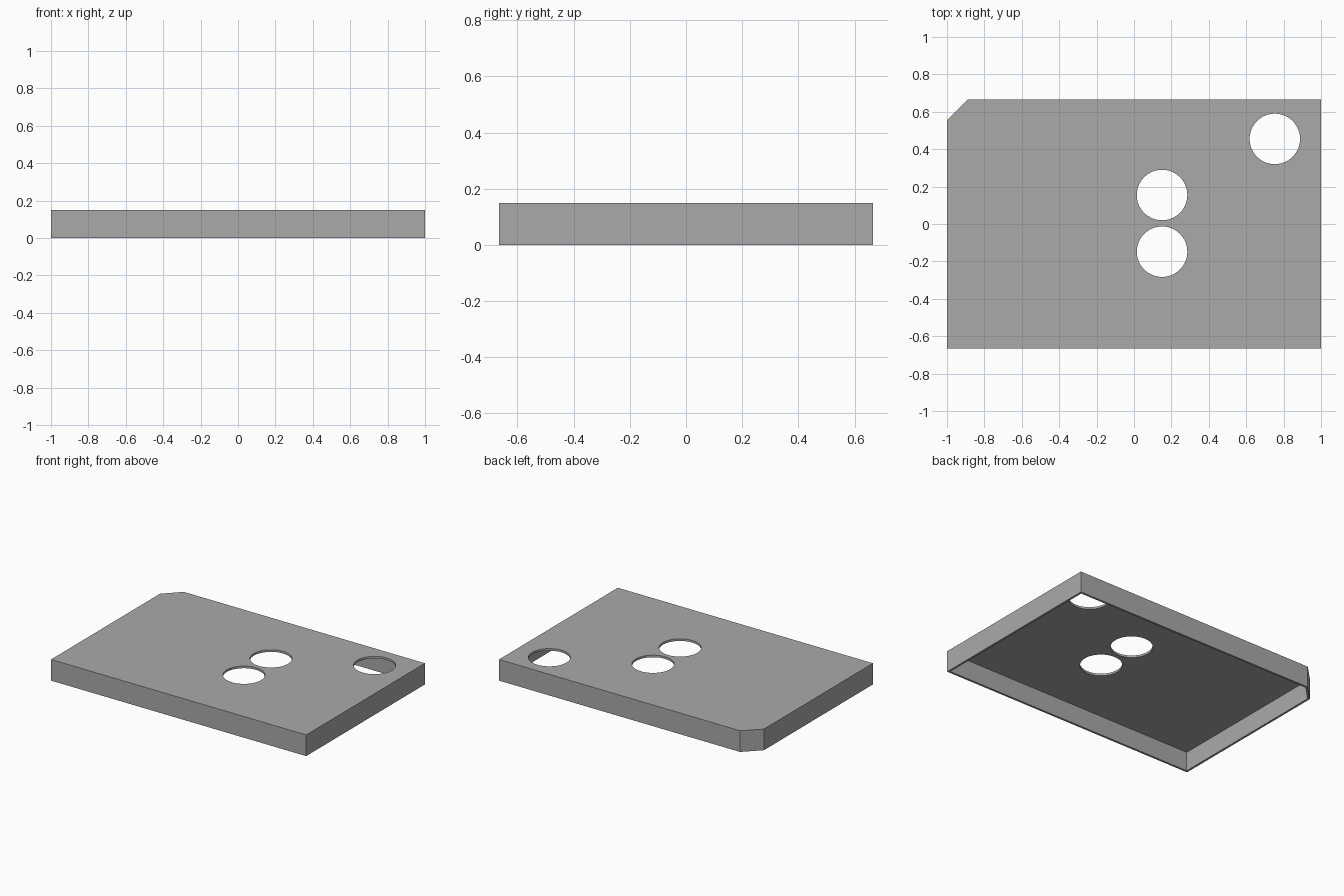
import bpy
import bmesh
import math

if "Cube" in bpy.data.objects:
    bpy.data.objects.remove(bpy.data.objects["Cube"])

HALF_X, HALF_Y, HEIGHT = 1.0, 0.665, 0.15
CHAMFER, WALL = 0.11, 0.015
HOLE_RADIUS = 0.135
HOLES = [(0.15, 0.155), (0.15, -0.148), (0.753, 0.455)]

grey = bpy.data.materials.new("plain grey")
grey.use_nodes = True
colour = (0.4, 0.4, 0.4, 1)
grey.diffuse_color = colour
grey.node_tree.nodes["Principled BSDF"].inputs["Base Color"].default_value = colour


def prism(name, outline, bottom, top):
    """Extrude a counter-clockwise outline upward into a closed solid."""
    bm = bmesh.new()
    base = bm.faces.new([bm.verts.new((x, y, bottom)) for x, y in outline])
    result = bmesh.ops.extrude_face_region(bm, geom=[base])
    raised = [v for v in result["geom"] if isinstance(v, bmesh.types.BMVert)]
    bmesh.ops.translate(bm, verts=raised, vec=(0, 0, top - bottom))
    bmesh.ops.recalc_face_normals(bm, faces=bm.faces)
    mesh = bpy.data.meshes.new(name)
    bm.to_mesh(mesh)
    bm.free()
    mesh.materials.append(grey)
    obj = bpy.data.objects.new(name, mesh)
    bpy.context.collection.objects.link(obj)
    return obj


def cover_outline(inset):
    """Rectangle with the back right corner cut off, inset evenly."""
    x, y = HALF_X - inset, HALF_Y - inset
    cut = CHAMFER - inset * (2 - math.sqrt(2))
    return [(-x, -y), (x, -y), (x, y), (-x + cut, y), (-x, y - cut)]


def circle(cx, cy, radius, sides=64):
    angles = [2 * math.pi * i / sides for i in range(sides)]
    return [(cx + radius * math.cos(a), cy + radius * math.sin(a)) for a in angles]


# Cover body, hollow and open underneath
cover = prism("cover", cover_outline(0), 0, HEIGHT)
cutters = [prism("cavity_cutter", cover_outline(WALL), -0.1, HEIGHT - WALL)]

# Round holes through the top
for cx, cy in HOLES:
    cutters.append(prism("hole_cutter", circle(cx, cy, HOLE_RADIUS), 0.05, 0.3))

for cutter in cutters:
    cutter.hide_render = True
    cut = cover.modifiers.new(cutter.name, "BOOLEAN")
    cut.operation = "DIFFERENCE"
    cut.solver = "EXACT"
    cut.object = cutter

# Bake the cuts and discard the cutters
graph = bpy.context.evaluated_depsgraph_get()
finished = bpy.data.meshes.new_from_object(cover.evaluated_get(graph))
cover.modifiers.clear()
cover.data = finished
for cutter in cutters:
    bpy.data.objects.remove(cutter)

# Smooth hole rims, sharp corners
bpy.context.view_layer.objects.active = cover
cover.select_set(True)
bpy.ops.object.shade_smooth_by_angle(angle=math.radians(30))
